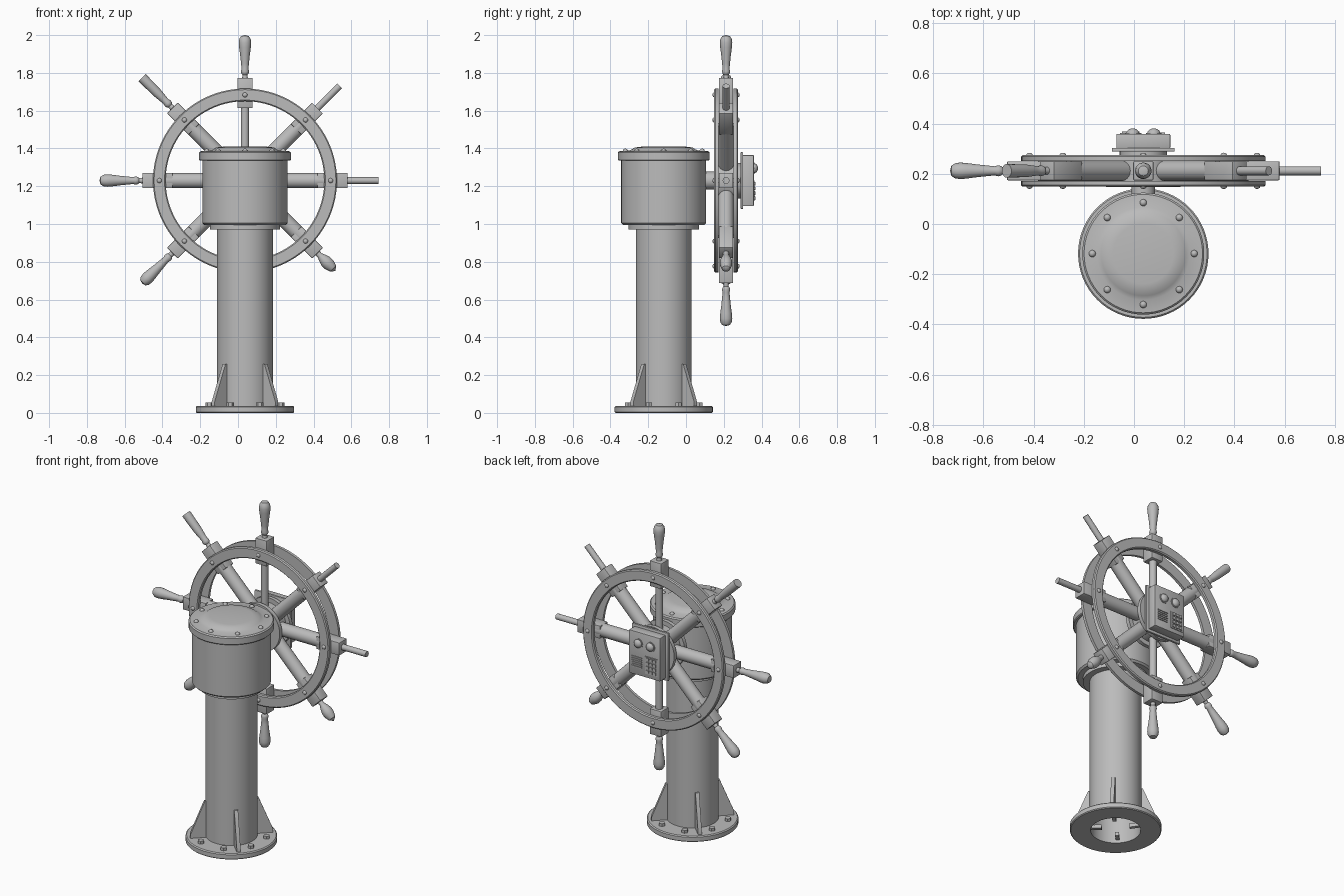
import bpy
import bmesh
from math import radians, cos, sin, pi
from mathutils import Matrix, Vector

cube = bpy.data.objects.get("Cube")
if cube:
    bpy.data.objects.remove(cube, do_unlink=True)

GREY = (0.5, 0.5, 0.5, 1)
metal = bpy.data.materials.new("grey_metal")
metal.use_nodes = True
metal.diffuse_color = GREY
metal.node_tree.nodes["Principled BSDF"].inputs["Base Color"].default_value = GREY

CX = 0.037
POST = Matrix.Translation((CX, -0.118, 0))
HUB = Matrix.Translation((CX, 0.212, 1.23))
AXIS = HUB @ Matrix.Rotation(-pi / 2, 4, 'X')      # local z runs along +y


def finish(name, bm, matrix):
    bmesh.ops.recalc_face_normals(bm, faces=bm.faces)
    mesh = bpy.data.meshes.new(name)
    bm.to_mesh(mesh)
    bm.free()
    mesh.materials.append(metal)
    mesh.shade_smooth()
    mesh.set_sharp_from_angle(angle=radians(32))
    obj = bpy.data.objects.new(name, mesh)
    obj.matrix_world = matrix
    bpy.context.scene.collection.objects.link(obj)
    return obj


def lathe(name, profile, matrix, segs=48, closed=False):
    """Revolve (radius, height) points about local z."""
    bm = bmesh.new()
    verts = [bm.verts.new((r, 0, h)) for r, h in profile]
    loop = verts + verts[:1] if closed else verts
    edges = [bm.edges.new(pair) for pair in zip(loop, loop[1:])]
    bmesh.ops.spin(bm, geom=verts + edges, cent=(0, 0, 0), axis=(0, 0, 1),
                   angle=2 * pi, steps=segs)
    bmesh.ops.remove_doubles(bm, verts=bm.verts, dist=1e-5)
    return finish(name, bm, matrix)


def cylinder(name, r, h0, h1, matrix, segs=32):
    return lathe(name, [(0, h0), (r, h0), (r, h1), (0, h1)], matrix, segs)


def box(name, size, centre, matrix, bevel=0.0):
    bm = bmesh.new()
    bmesh.ops.create_cube(bm, size=1)
    bmesh.ops.scale(bm, vec=size, verts=bm.verts)
    bmesh.ops.translate(bm, vec=centre, verts=bm.verts)
    if bevel:
        bmesh.ops.bevel(bm, geom=bm.edges[:], offset=bevel, segments=2,
                        affect='EDGES', profile=0.5)
    return finish(name, bm, matrix)


def dome(name, r, height, matrix, segs=16):
    arc = [(r * cos(t * pi / 10), height * sin(t * pi / 10)) for t in range(5)]
    return lathe(name, [(0, 0)] + arc + [(0, height)], matrix, segs)


def polar(r, angle, z=0):
    return Matrix.Translation((r * cos(angle), r * sin(angle), z))


# Pedestal: flange, hollow column, drum and lid
lathe("base_flange", [(0.148, 0), (0.255, 0), (0.26, 0.005), (0.26, 0.031),
                      (0.254, 0.037), (0.148, 0.037)], POST, 64, True)
lathe("column", [(0.142, 0), (0.148, 0), (0.148, 0.985), (0.142, 0.985)], POST, 64, True)
lathe("drum", [(0, 0.97), (0.186, 0.97), (0.186, 0.995), (0.215, 0.995), (0.225, 1.005),
               (0.225, 1.34), (0, 1.34)], POST, 64)
lathe("drum_lid", [(0, 1.335), (0.238, 1.335), (0.243, 1.34), (0.243, 1.378), (0.236, 1.385),
                   (0.185, 1.388), (0.168, 1.395), (0.153, 1.405), (0.12, 1.409),
                   (0, 1.411)], POST, 64)

for i in range(8):
    a = i * pi / 4
    dome("lid_rivet", 0.014, 0.013, POST @ polar(0.203, a, 1.386))
    cylinder("flange_bolt", 0.019, 0.035, 0.054, POST @ polar(0.205, a + pi / 8), 6)

# Four triangular gussets bracing the column
for i in range(4):
    bm = bmesh.new()
    outline = [(0.08, 0.012), (0.238, 0.03), (0.238, 0.06), (0.156, 0.26), (0.14, 0.26),
               (0.14, 0.037), (0.08, 0.037)]
    face = bm.faces.new([bm.verts.new((x, -0.011, z)) for x, z in outline])
    ext = bmesh.ops.extrude_face_region(bm, geom=[face])["geom"]
    bmesh.ops.translate(bm, vec=(0, 0.022, 0),
                        verts=[v for v in ext if isinstance(v, bmesh.types.BMVert)])
    finish("gusset", bm, POST @ Matrix.Rotation(pi / 4 + i * pi / 2, 4, 'Z'))

# Wheel axle, hub and twin rims
cylinder("axle", 0.047, -0.16, 0.05, AXIS)
cylinder("hub_core", 0.12, -0.045, 0.05, AXIS, 48)
cylinder("hub_neck", 0.094, 0.06, 0.08, AXIS, 48)
for side in (-1, 1):
    flip = AXIS @ Matrix.Rotation(0 if side > 0 else pi, 4, 'X')
    cylinder("hub_plate", 0.148, 0.04, 0.064, flip, 48)
    lathe("wheel_rim", [(0.42, 0.04), (0.487, 0.04), (0.487, 0.057), (0.481, 0.063),
                        (0.426, 0.063), (0.42, 0.057)], flip, 96, True)
    for i in range(8):
        dome("rim_rivet", 0.013, 0.01, flip @ polar(0.4535, i * pi / 4, 0.062))

# Handle shapes, measured outward from the wheel centre
NECK = [(0, 0.535), (0.016, 0.535), (0.013, 0.56), (0.019, 0.567), (0.022, 0.578),
        (0.018, 0.592)]
GRIP = NECK + [(0.021, 0.62), (0.025, 0.66), (0.031, 0.705), (0.033, 0.73),
               (0.030, 0.75), (0.020, 0.765), (0, 0.77)]
SNAPPED = NECK + [(0.021, 0.62), (0.025, 0.66), (0.027, 0.77), (0, 0.77)]
STUB = [(0, 0.535), (0.018, 0.535), (0.018, 0.708), (0, 0.708)]
KNOB = [(0, 0.535), (0.016, 0.535), (0.015, 0.56), (0.024, 0.58), (0.032, 0.605),
        (0.032, 0.63), (0.022, 0.66), (0, 0.677)]
HANDLES = [STUB, STUB, GRIP, SNAPPED, GRIP, GRIP, GRIP, KNOB]

# Spokes with socket blocks and handles; the upright pair is slimmer
for i, shape in enumerate(HANDLES):
    m = HUB @ Matrix.Rotation(pi / 2 - i * pi / 4, 4, 'Y')
    cylinder("spoke", 0.022 if i in (2, 6) else 0.04, 0.09, 0.42, m, 24)
    box("spoke_socket", (0.08, 0.076, 0.16), (0, 0, 0.463), m, 0.004)
    lathe("handle", shape, m, 20)

# Control box on the back of the hub
box("panel_plate", (0.25, 0.014, 0.30), (0, 0.084, 0), HUB, 0.003)
box("panel_box", (0.215, 0.058, 0.27), (0, 0.118, 0), HUB, 0.004)
for x in (-0.042, 0.042):
    lathe("lamp_bezel", [(0, 0.145), (0.031, 0.145), (0.031, 0.151), (0, 0.151)],
          AXIS @ Matrix.Translation((x, -0.065, 0)), 24)
    dome("lamp", 0.026, 0.02, AXIS @ Matrix.Translation((x, -0.065, 0.149)), 24)

# Keypad and speaker slats
box("keypad", (0.085, 0.006, 0.108), (-0.05, 0.148, -0.055), HUB)
for col in range(3):
    for row in range(4):
        box("key", (0.018, 0.008, 0.018),
            (-0.075 + col * 0.025, 0.153, -0.093 + row * 0.0255), HUB)
for row in range(6):
    box("speaker_slat", (0.07, 0.008, 0.006), (0.052, 0.148, -0.083 + row * 0.012), HUB)
